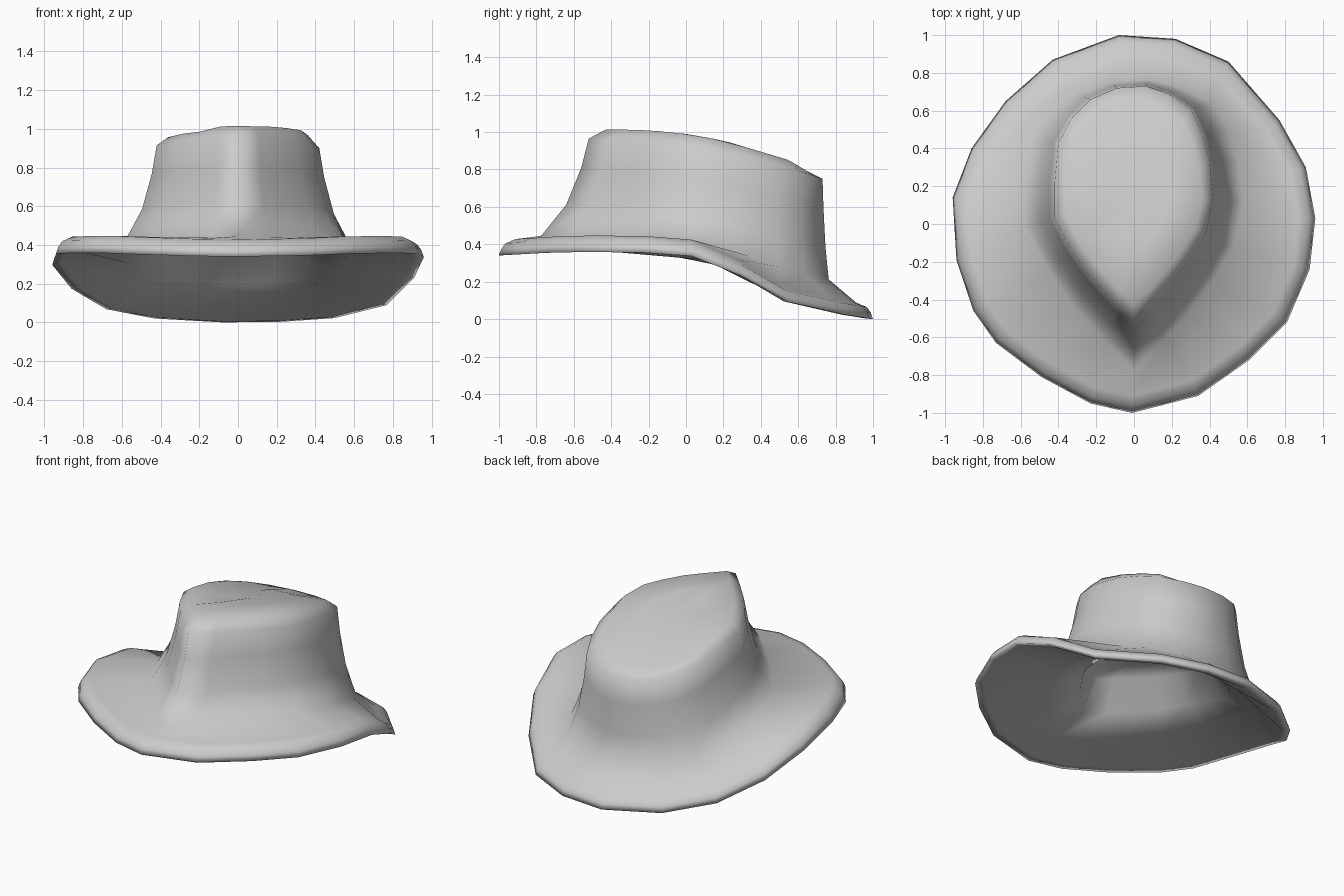
import bpy, bmesh

if "Cube" in bpy.data.objects:
    bpy.data.objects.remove(bpy.data.objects["Cube"])

# Plan outlines, counter-clockwise from the front (20 sides each)
RIM = [(-.01,-1),(.34,-.91),(.61,-.72),(.81,-.52),(.93,-.24),(.96,.03),(.91,.3),
       (.77,.55),(.5,.86),(.22,.98),(-.08,1),(-.43,.87),(-.68,.65),(-.86,.4),
       (-.96,.14),(-.94,-.19),(-.85,-.46),(-.73,-.63),(-.49,-.81),(-.23,-.95)]
CROWN = [(0,-.52),(.11,-.41),(.21,-.3),(.3,-.18),(.38,-.05),(.42,.13),(.4,.33),
         (.36,.48),(.3,.61),(.18,.69),(.06,.73),(-.09,.72),(-.23,.66),(-.33,.56),
         (-.4,.43),(-.42,.22),(-.42,.03),(-.33,-.14),(-.23,-.28),(-.1,-.42)]

# Height profiles along y
RIM_Z = [(-1,.34),(-.65,.36),(-.15,.355),(.05,.335),(.3,.23),(.55,.09),(.87,.02),(1,0)]
BASE_Z = [(-.78,.445),(0,.43),(.25,.37),(.5,.28),(.77,.21)]
EDGE_Z = [(-.52,.965),(-.1,.935),(.13,.9),(.35,.865),(.55,.81),(.73,.75)]
TOP_Z = [(-.43,1.015),(-.2,1.01),(0,.99),(.2,.955),(.55,.85),(.65,.79)]


def height(profile, y):
    if y <= profile[0][0]:
        return profile[0][1]
    for (a, za), (b, zb) in zip(profile, profile[1:]):
        if y <= b:
            return za + (zb - za) * (y - a) / (b - a)
    return profile[-1][1]


def rim_ring(scale, lift):
    return [(x * scale, y * scale, height(RIM_Z, y) + lift) for x, y in RIM]


def flare(x, y, s):
    """Scale a crown point; when widening, the back stays almost upright."""
    sy = s if y < .15 or s < 1 else 1 + (s - 1) * .15
    return x * s, .15 + (y - .15) * sy


def crown_ring(s, frac, lift=0):
    """frac 0 = crown base, 1 = upper crown edge."""
    ring = []
    for x, y in CROWN:
        zb, zt = height(BASE_Z, flare(x, y, 1.38)[1]), height(EDGE_Z, y)
        ring.append((*flare(x, y, s), zb + (zt - zb) * frac + lift))
    return ring


def top_ring(s):
    pts = [flare(x, y, s) for x, y in CROWN]
    return [(x, y, height(TOP_Z, y) - (.025 if x < -.1 else 0)) for x, y in pts]


def loft(name, rings):
    bm = bmesh.new()
    loops = [[bm.verts.new(p) for p in r] for r in rings]
    n = len(loops[0])
    for a, b in zip(loops, loops[1:]):
        for i in range(n):
            j = (i + 1) % n
            bm.faces.new((a[i], a[j], b[j], b[i]))
    # close both ends with a fan
    for loop in (loops[0], loops[-1]):
        c = bm.verts.new([sum(v.co[k] for v in loop) / n for k in range(3)])
        for i in range(n):
            bm.faces.new((loop[i], loop[(i + 1) % n], c))
    bmesh.ops.recalc_face_normals(bm, faces=bm.faces)
    for f in bm.faces:
        f.smooth = True
    me = bpy.data.meshes.new(name)
    bm.to_mesh(me)
    bm.free()
    ob = bpy.data.objects.new(name, me)
    bpy.context.collection.objects.link(ob)
    return ob


# Hat: shallow hollow, brim underside, rolled rim, brim top, crown wall, crown top
loft("hat", [
    crown_ring(.4, .38), crown_ring(.75, .33), crown_ring(.93, 0, -.02),
    crown_ring(1.36, 0, -.07), rim_ring(.95, .005), rim_ring(1, 0),
    rim_ring(.988, .035), rim_ring(.965, .065), rim_ring(.91, .088),
    crown_ring(1.38, 0), crown_ring(1.18, .32), crown_ring(1.06, .7), crown_ring(1, 1),
    top_ring(.86), top_ring(.45),
])
